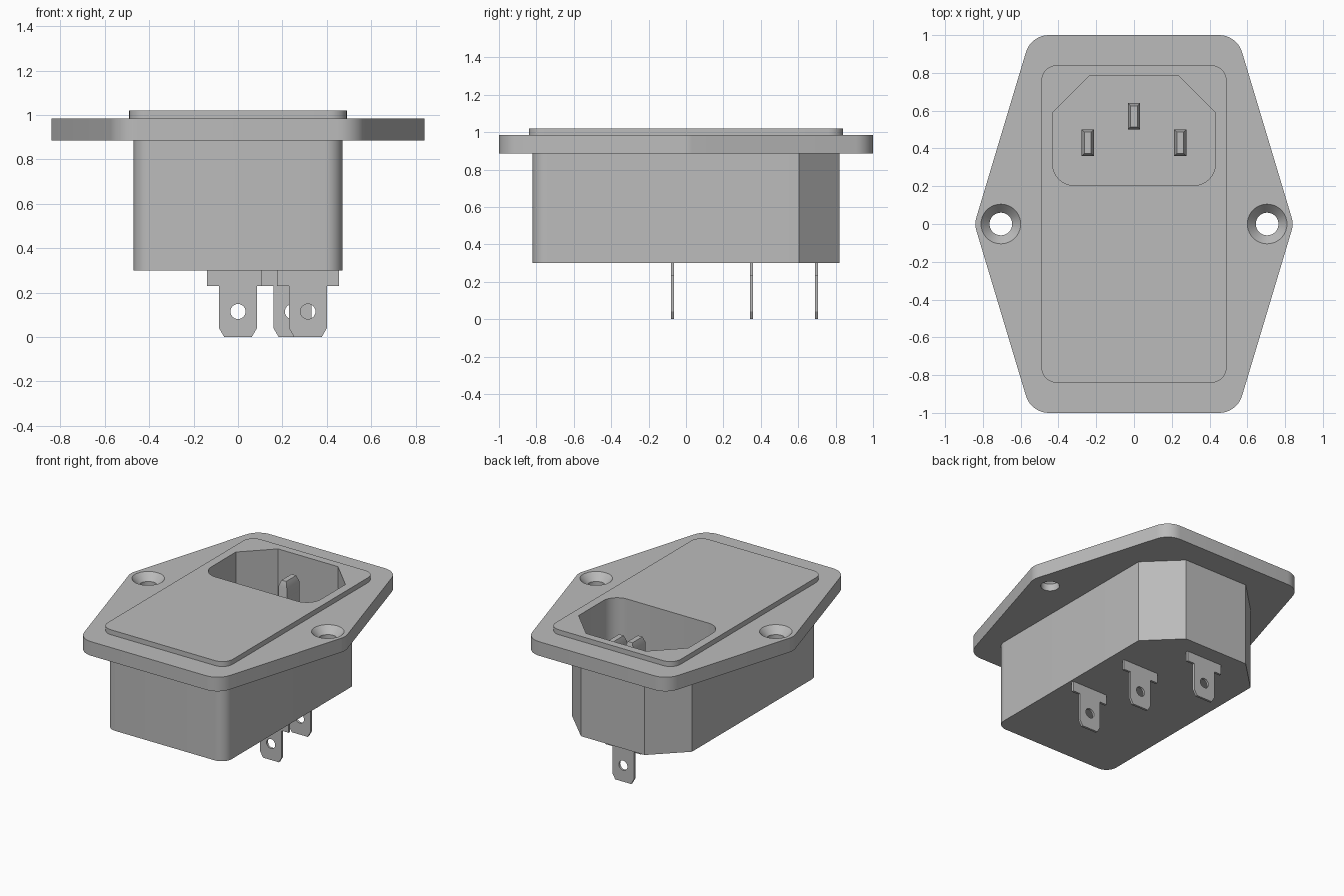
import bpy
import bmesh
import math
from mathutils import Vector

if "Cube" in bpy.data.objects:
    bpy.data.objects.remove(bpy.data.objects["Cube"])

grey = bpy.data.materials.new("plain grey")
grey.use_nodes = True
colour = (0.5, 0.5, 0.5, 1)
grey.diffuse_color = colour
grey.node_tree.nodes["Principled BSDF"].inputs["Base Color"].default_value = colour


def rounded(corners, steps=8):
    """Round an anticlockwise outline given as (x, y, radius) corners."""
    out = []
    for i, (x, y, r) in enumerate(corners):
        p = Vector((x, y))
        if r == 0:
            out.append(p)
            continue
        a = (Vector(corners[i - 1][:2]) - p).normalized()
        b = (Vector(corners[(i + 1) % len(corners)][:2]) - p).normalized()
        half = a.angle(b) / 2
        centre = p + (a + b).normalized() * (r / math.sin(half))
        start = p + a * (r / math.tan(half)) - centre
        turn = math.pi - 2 * half
        for k in range(steps + 1):
            t = turn * k / steps
            c, s = math.cos(t), math.sin(t)
            out.append(centre + Vector((start.x * c - start.y * s, start.x * s + start.y * c)))
    return out


def circle(x, y, r, n=40):
    return [Vector((x + r * math.cos(k * math.tau / n), y + r * math.sin(k * math.tau / n)))
            for k in range(n)]


def loft(name, layers):
    """Closed solid through (outline, z) layers with equal point counts."""
    bm = bmesh.new()
    rings = [[bm.verts.new((p.x, p.y, z)) for p in outline] for outline, z in layers]
    n = len(rings[0])
    bm.faces.new(rings[0][::-1])
    bm.faces.new(rings[-1])
    for low, high in zip(rings, rings[1:]):
        for i in range(n):
            j = (i + 1) % n
            bm.faces.new((low[i], low[j], high[j], high[i]))
    bmesh.ops.recalc_face_normals(bm, faces=bm.faces)
    mesh = bpy.data.meshes.new(name)
    bm.to_mesh(mesh)
    bm.free()
    mesh.materials.append(grey)
    obj = bpy.data.objects.new(name, mesh)
    bpy.context.collection.objects.link(obj)
    return obj


def prism(name, outline, z0, z1):
    return loft(name, [(outline, z0), (outline, z1)])


def cut(obj, cutters):
    for c in cutters:
        mod = obj.modifiers.new("cut", "BOOLEAN")
        mod.operation = "DIFFERENCE"
        mod.solver = "EXACT"
        mod.object = c
    graph = bpy.context.evaluated_depsgraph_get()
    mesh = bpy.data.meshes.new_from_object(obj.evaluated_get(graph))
    obj.modifiers.clear()
    obj.data = mesh


def box(x, y, r=0):
    return rounded([(-x, -y, r), (x, -y, r), (x, y, r), (-x, y, r)])


# Outlines
flange_shape = rounded([(-0.545, -1, 0.127), (0.545, -1, 0.127), (0.845, 0, 0.12),
                        (0.545, 1, 0.127), (-0.545, 1, 0.127), (-0.845, 0, 0.12)])
body_shape = rounded([(-0.47, -0.82, 0.08), (0.47, -0.82, 0.08), (0.47, 0.605, 0),
                      (0.25, 0.82, 0), (-0.25, 0.82, 0), (-0.47, 0.605, 0)])
socket_shape = rounded([(-0.43, 0.205, 0.11), (0.43, 0.205, 0.11), (0.43, 0.59, 0),
                        (0.235, 0.785, 0), (-0.235, 0.785, 0), (-0.43, 0.59, 0)])

# Housing
body = prism("body", body_shape, 0.3, 0.885)
flange = prism("flange", flange_shape, 0.885, 0.985)
plate = prism("raised_plate", box(0.49, 0.84, 0.08), 0.985, 1.02)

# Socket recess and countersunk screw holes
socket = prism("socket_cutter", socket_shape, 0.4, 1.2)
screws = [loft("screw_cutter", [(circle(x, 0, 0.06), 0.8), (circle(x, 0, 0.06), 0.935),
                                (circle(x, 0, 0.105), 0.985), (circle(x, 0, 0.105), 1.1)])
          for x in (-0.705, 0.705)]
cut(body, [socket])
cut(plate, [socket])
cut(flange, [socket] + screws)
parts = [body, flange, plate]


# Contact pins with tapered tips; the middle one is longer
def moved(outline, x, y):
    return [p + Vector((x, y)) for p in outline]


for name, x, y, top in (("right_pin", -0.245, 0.43, 0.85), ("left_pin", 0.245, 0.43, 0.85),
                        ("middle_pin", 0, 0.57, 0.96)):
    wide, tip = moved(box(0.033, 0.07), x, y), moved(box(0.018, 0.056), x, y)
    parts.append(loft(name, [(wide, 0.39), (wide, top - 0.04), (tip, top)]))

# Solder tabs, drawn flat and stood upright
half = [(0.062, 0), (0.085, 0.04), (0.085, 0.23), (0.14, 0.23), (0.14, 0.31)]
tab_shape = [Vector(p) for p in half] + [Vector((-x, z)) for x, z in reversed(half)]
tab_cutters = []
for name, x, y in (("front_tab", 0.315, -0.073), ("middle_tab", 0.245, 0.35), ("back_tab", 0, 0.697)):
    tab = prism(name, tab_shape, -0.008, 0.008)
    hole = prism("tab_hole_cutter", circle(0, 0.115, 0.034, 24), -0.1, 0.1)
    cut(tab, [hole])
    tab_cutters.append(hole)
    tab.rotation_euler.x = math.pi / 2
    tab.location = (x, y, 0)
    parts.append(tab)

# Remove the cutters
for helper in [socket] + screws + tab_cutters:
    bpy.data.objects.remove(helper)

# Smooth the rounded corners, keep real edges sharp
bpy.ops.object.select_all(action="DESELECT")
for obj in parts:
    obj.select_set(True)
bpy.context.view_layer.objects.active = body
bpy.ops.object.shade_smooth_by_angle(angle=math.radians(25))
